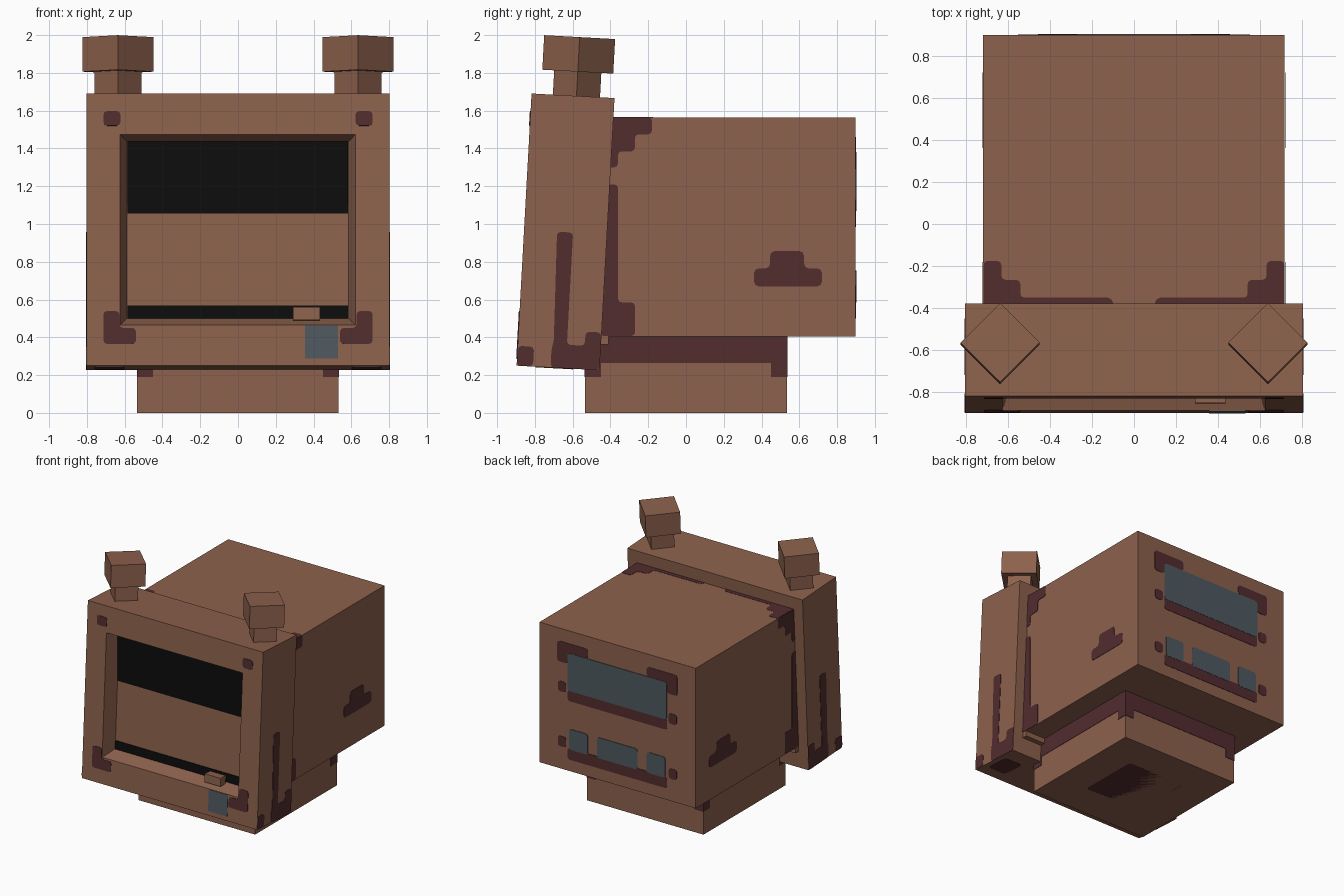
import bpy, bmesh, math
from mathutils import Matrix, Vector

if "Cube" in bpy.data.objects:
    bpy.data.objects.remove(bpy.data.objects["Cube"])


def material(name, rgb):
    m = bpy.data.materials.new(name)
    m.diffuse_color = (*rgb, 1)
    m.use_nodes = True
    m.node_tree.nodes["Principled BSDF"].inputs["Base Color"].default_value = m.diffuse_color
    return m


BROWN = material("brown", (0.265, 0.120, 0.073))
RUST = material("dark rust", (0.086, 0.026, 0.028))
BLACK = material("black", (0.004, 0.004, 0.004))
GREY = material("blue grey", (0.078, 0.100, 0.118))

# Leaning space of the front frame: origin at its lower front edge
LEAN = Matrix.Translation((0, -0.897, 0.25)) @ Matrix.Rotation(math.radians(-3.15), 4, 'X')
WORLD = Matrix.Identity(4)


def finish(name, bm, mat, space=WORLD):
    bmesh.ops.recalc_face_normals(bm, faces=bm.faces[:])
    me = bpy.data.meshes.new(name)
    bm.to_mesh(me)
    bm.free()
    me.materials.append(mat)
    ob = bpy.data.objects.new(name, me)
    ob.matrix_world = space
    bpy.context.collection.objects.link(ob)
    return ob


def box(name, lo, hi, mat, space=WORLD, turn=0):
    lo, hi = Vector(lo), Vector(hi)
    bm = bmesh.new()
    bmesh.ops.create_cube(bm, size=1)
    size, mid = hi - lo, (lo + hi) / 2
    bm.transform(Matrix.Translation(mid) @ Matrix.Rotation(turn, 4, 'Z') @ Matrix.Diagonal((*size, 1)))
    return finish(name, bm, mat, space)


def plate(name, pts, place, mat, space=WORLD, soft=0.02, lift=(0, 0, 0)):
    """Thin flat shape: place maps 2D to 3D, lift is its thickness direction."""
    bm = bmesh.new()
    bm.faces.new([bm.verts.new(place(u, v)) for u, v in pts])
    if soft:
        bmesh.ops.bevel(bm, geom=bm.verts[:], offset=soft, segments=2, profile=0.5, affect='VERTICES')
    ret = bmesh.ops.extrude_face_region(bm, geom=bm.faces[:])
    bmesh.ops.translate(bm, verts=[g for g in ret["geom"] if isinstance(g, bmesh.types.BMVert)], vec=Vector(lift))
    return finish(name, bm, mat, space)


def rect(a, b, c, d):
    return [(a, c), (b, c), (b, d), (a, d)]


T = 0.004

# Main housing, base and the bar under the housing
box("housing", (-0.717, -0.46, 0.405), (0.715, 0.897, 1.565), BROWN)
box("base", (-0.535, -0.535, 0), (0.532, 0.535, 0.41), BROWN)
box("under_bar", (-0.715, -0.47, 0.362), (0.715, -0.41, 0.405), BROWN)

# Base rust: collar, corners and underside square
box("base_rust_collar", (-0.538, -0.53, 0.265), (0.535, 0.538, 0.404), RUST)
for sx in (-1, 1):
    for sy in (-1, 1):
        box("base_rust_corner", (sx * 0.45, sy * 0.45, 0.19), (sx * 0.536, sy * 0.538, 0.3), RUST)
plate("base_bottom_rust", rect(-0.26, 0.26, -0.26, 0.26), lambda u, v: (u, v, 0.001), RUST,
      soft=0.03, lift=(0, 0, -0.001))

# Leaning front frame with a tapered recess
W, H, D = 0.803, 1.443, 0.44
bm = bmesh.new()
loops = []
for x0, x1, y, z0, z1 in ((-W, W, D, 0, H), (-W, W, 0, 0, H),
                          (-0.625, 0.622, 0, 0.215, 1.227), (-0.588, 0.585, 0.116, 0.257, 1.193)):
    loops.append([bm.verts.new((x, y, z)) for x, z in rect(x0, x1, z0, z1)])
for a, b in zip(loops, loops[1:]):
    for i in range(4):
        j = (i + 1) % 4
        bm.faces.new((a[i], a[j], b[j], b[i]))
bm.faces.new(loops[0])
bm.faces.new(loops[-1])
finish("front_frame", bm, BROWN, LEAN)

# Upright dark screen, lower slot and knob inside the recess
box("screen", (-0.585, -0.742, 1.055), (0.583, -0.736, 1.437), BLACK)
box("lower_slot", (-0.586, 0.110, 0.257), (0.583, 0.118, 0.326), BLACK, LEAN)
box("knob", (0.29, 0.03, 0.245), (0.435, 0.10, 0.312), BROWN, LEAN)


# Flat patches on the frame front
def frame_front(u, v):
    return (u, 0, v)


plate("label", rect(0.355, 0.53, 0.037, 0.212), frame_front, GREY, LEAN, soft=0, lift=(0, -T, 0))

for s in (-1, 1):
    # Posts with square heads, turned 45 degrees
    x = 0.636 * s
    for name, r, z0, z1 in (("post", 0.125, 1.42, 1.58), ("post_head", 0.188, 1.572, 1.755)):
        h = r / math.sqrt(2)
        box(name, (x - h, 0.238 - h, z0), (x + h, 0.238 + h, z1), BROWN, LEAN, math.radians(45))

    # Rust on the frame front, sides and underside
    def front(u, v):
        return (s * u, 0, v)

    def flank(u, v):
        return (s * W, u, v)

    plate("frame_rust_top", rect(0.622, 0.713, 1.272, 1.35), front, RUST, LEAN, lift=(0, -T, 0))
    plate("frame_rust_low", [(0.54, 0.115), (0.713, 0.115), (0.713, 0.29), (0.628, 0.29), (0.628, 0.20),
                             (0.54, 0.20)], front, RUST, LEAN, lift=(0, -T, 0))
    out = (s * 0.003, 0, 0)
    plate("frame_rust_foot", rect(0.001, 0.087, 0.001, 0.105), flank, RUST, LEAN, lift=out)
    plate("frame_rust_streak", [(0.18, 0.001), (0.439, 0.001), (0.439, 0.20), (0.355, 0.20), (0.355, 0.125),
                                (0.26, 0.125), (0.26, 0.72), (0.175, 0.72), (0.19, 0.125), (0.18, 0.11)],
          flank, RUST, LEAN, lift=out)
    plate("frame_rust_under", rect(0.60, 0.76, 0.10, 0.30), lambda u, v: (s * u, v, 0), RUST, LEAN,
          lift=(0, 0, -0.003))

    # Rust on the housing sides
    def side(u, v):
        return (s * 0.716, u, v)

    plate("side_rust_cloud", [(0.36, 0.67), (0.72, 0.67), (0.72, 0.765), (0.625, 0.765), (0.625, 0.857),
                              (0.445, 0.857), (0.445, 0.765), (0.36, 0.765)], side, RUST, soft=0.025, lift=out)
    plate("side_rust_corner", [(-0.45, 1.30), (-0.36, 1.30), (-0.36, 1.385), (-0.27, 1.385), (-0.27, 1.475),
                               (-0.18, 1.475), (-0.18, 1.565), (-0.45, 1.565)], side, RUST, lift=out)
    plate("side_rust_edge", [(-0.455, 0.407), (-0.27, 0.407), (-0.27, 0.585), (-0.36, 0.585), (-0.36, 1.21),
                             (-0.455, 1.21)], side, RUST, lift=out)

    # Rust on the housing top
    plate("top_rust", [(0.715, -0.42), (0.715, -0.175), (0.63, -0.175), (0.63, -0.265), (0.54, -0.265),
                       (0.54, -0.35), (0.105, -0.35), (0.09, -0.42)],
          lambda u, v: (s * u, v, 1.565), RUST, lift=(0, 0, 0.002))

    # Rust around the rear vents
    def rear(u, v):
        return (s * u, 0.897, v)

    back = (0, 0.003, 0)
    plate("rear_rust_corner", [(0.27, 1.38), (0.455, 1.38), (0.455, 1.29), (0.55, 1.29), (0.55, 1.46),
                               (0.27, 1.46)], rear, RUST, lift=back)
    for z in (1.045, 0.59):
        plate("rear_rust_spot", rect(0.47, 0.545, z, z + 0.085), rear, RUST, lift=back)


# Rear vents with rust strips below
def rear_wall(u, v):
    return (u, 0.897, v)


for z0, z1 in ((0.985, 1.075), (0.50, 0.595)):
    plate("rear_rust_strip", rect(-0.455, 0.455, z0, z1), rear_wall, RUST, lift=(0, 0.003, 0))
for x0, x1, z0, z1 in ((-0.455, 0.455, 1.07, 1.38), (-0.44, -0.27, 0.585, 0.755),
                       (-0.185, 0.185, 0.585, 0.755), (0.27, 0.44, 0.585, 0.755)):
    plate("rear_vent", rect(x0, x1, z0, z1), rear_wall, GREY, lift=(0, 0.005, 0))
